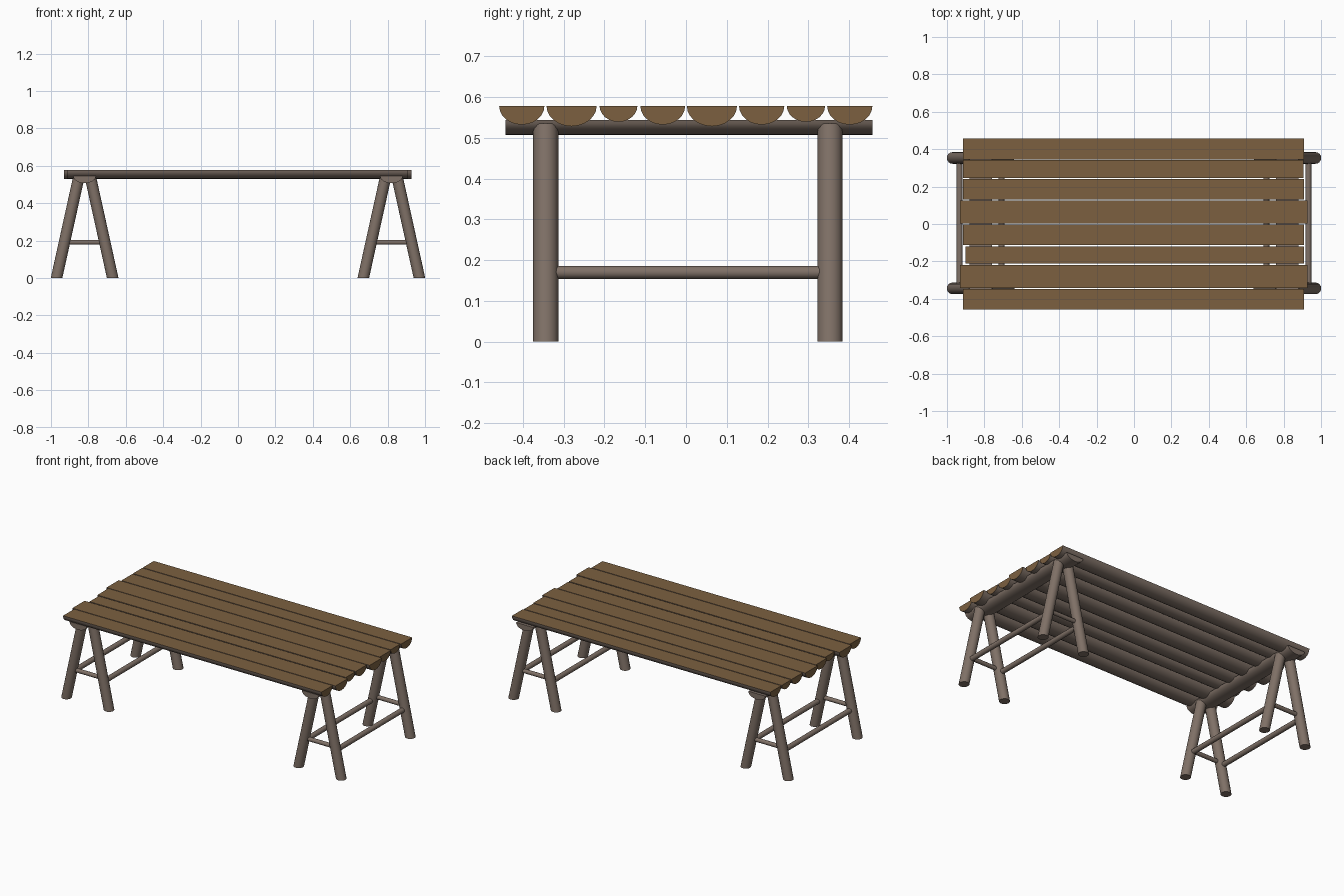
import bpy, bmesh, math
from mathutils import Vector

cube = bpy.data.objects.get("Cube")
if cube:
    bpy.data.objects.remove(cube, do_unlink=True)


def material(name, rgb):
    m = bpy.data.materials.new(name)
    m.use_nodes = True
    m.diffuse_color = (*rgb, 1)
    m.node_tree.nodes["Principled BSDF"].inputs["Base Color"].default_value = (*rgb, 1)
    return m


bark = material("grey_bark", (0.215, 0.165, 0.135))
wood = material("cut_wood", (0.2, 0.117, 0.051))


def finish(name, bm, cut_rule=None):
    """Turn a bmesh into a smooth-shaded object; faces passing cut_rule show cut wood."""
    bmesh.ops.recalc_face_normals(bm, faces=bm.faces[:])
    bm.normal_update()
    for f in bm.faces:
        f.material_index = int(bool(cut_rule and cut_rule(f.normal)))
    mesh = bpy.data.meshes.new(name)
    bm.to_mesh(mesh)
    bm.free()
    mesh.materials.append(bark)
    if cut_rule:
        mesh.materials.append(wood)
    ob = bpy.data.objects.new(name, mesh)
    bpy.context.collection.objects.link(ob)
    bpy.ops.object.select_all(action="DESELECT")
    bpy.context.view_layer.objects.active = ob
    ob.select_set(True)
    bpy.ops.object.shade_smooth_by_angle(angle=math.radians(40))


def half_log(name, start, end, half_width, depth, cut_rule=None, sides=12):
    """Log split lengthwise, flat side up, running from start to end."""
    start, end = Vector(start), Vector(end)
    across = (end - start).normalized().cross(Vector((0, 0, 1)))
    bm = bmesh.new()
    ring = []
    for i in range(sides + 1):
        a = math.pi * i / sides
        offset = across * half_width * math.cos(a) - Vector((0, 0, depth * math.sin(a)))
        ring.append(bm.verts.new(start + offset))
    face = bm.faces.new(ring)
    new = bmesh.ops.extrude_face_region(bm, geom=[face], use_keep_orig=True)["geom"]
    bmesh.ops.translate(bm, vec=end - start,
                        verts=[g for g in new if isinstance(g, bmesh.types.BMVert)])
    finish(name, bm, cut_rule)


def pole(name, start, end, radius, sides=16):
    """Round pole; upright ones are sheared so both ends stay level."""
    start, end = Vector(start), Vector(end)
    d = end - start
    bm = bmesh.new()
    level = abs(d.z) < 0.01
    turn = d.to_track_quat("Z", "Y")
    rings = []
    for centre in (start, end):
        ring = []
        for i in range(sides):
            a = math.tau * i / sides
            v = Vector((radius * math.cos(a), radius * math.sin(a), 0))
            ring.append(bm.verts.new(centre + (turn @ v if level else v)))
        bm.faces.new(ring)
        rings.append(ring)
    for i in range(sides):
        j = (i + 1) % sides
        bm.faces.new((rings[0][i], rings[0][j], rings[1][j], rings[1][i]))
    finish(name, bm)


# Table top: split logs as (y min, y max, x min, x max, depth)
TOP = 0.578
planks = [
    (-0.458, -0.347, -0.915, 0.91, 0.046),
    (-0.342, -0.219, -0.93, 0.928, 0.050),
    (-0.212, -0.119, -0.90, 0.91, 0.039),
    (-0.112, -0.002, -0.915, 0.91, 0.046),
    (0.002, 0.125, -0.93, 0.928, 0.050),
    (0.130, 0.241, -0.915, 0.91, 0.046),
    (0.247, 0.341, -0.915, 0.905, 0.039),
    (0.346, 0.457, -0.915, 0.91, 0.046),
]
for n, (y0, y1, x0, x1, depth) in enumerate(planks, 1):
    y = (y0 + y1) / 2
    half_log(f"top_plank_{n}", (x0, y, TOP), (x1, y, TOP), (y1 - y0) / 2, depth,
             lambda nrm: nrm.z > 0.9 or abs(nrm.x) > 0.9)

# Trestles: cross beam, splayed legs and braces at each end
CENTRE, FOOT, HEAD, LEG_TOP = 0.82, 0.15, 0.032, 0.535
LEG_Y = {"front": -0.344, "back": 0.353}


def splay(z):
    return FOOT + (HEAD - FOOT) * z / LEG_TOP


for side, s in (("left", 1), ("right", -1)):
    cx = s * CENTRE
    half_log(f"{side}_cross_beam", (cx, -0.442, 0.544), (cx, 0.457, 0.544), 0.06, 0.037)
    for end, y in LEG_Y.items():
        for pos, k in (("outer", s), ("inner", -s)):
            pole(f"{side}_{end}_{pos}_leg", (cx + k * FOOT, y, 0),
                 (cx + k * HEAD, y, LEG_TOP), 0.031)
        w = splay(0.19)
        pole(f"{side}_{end}_short_brace", (cx - w, y, 0.191), (cx + w, y, 0.191), 0.013, 12)
    for pos, k in (("outer", s), ("inner", -s)):
        x = cx + k * splay(0.17)
        pole(f"{side}_{pos}_long_brace", (x, LEG_Y["front"], 0.17),
             (x, LEG_Y["back"], 0.17), 0.016, 12)
